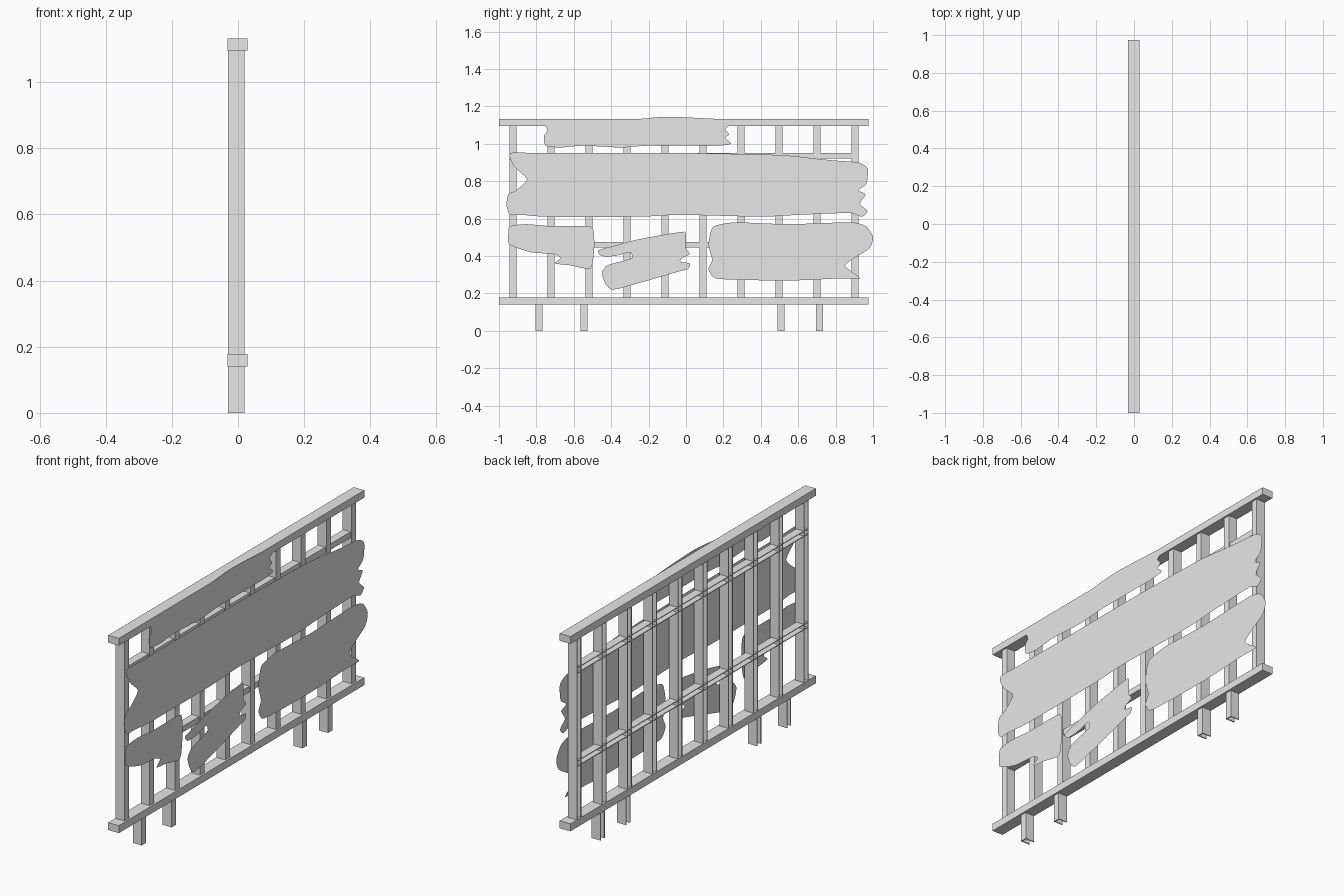
import bpy
import bmesh
from mathutils import Vector
from mathutils.interpolate import poly_3d_calc  # noqa: F401

if "Cube" in bpy.data.objects:
    bpy.data.objects.remove(bpy.data.objects["Cube"], do_unlink=True)

# One plain grey material for the whole fence
grey = bpy.data.materials.new("light_grey")
grey.use_nodes = True
colour = (0.8, 0.8, 0.8, 1)
grey.diffuse_color = colour
grey.node_tree.nodes["Principled BSDF"].inputs["Base Color"].default_value = colour


def finish(bm, name):
    mesh = bpy.data.meshes.new(name)
    bm.to_mesh(mesh)
    bm.free()
    mesh.materials.append(grey)
    part = bpy.data.objects.new(name, mesh)
    bpy.context.collection.objects.link(part)
    return part


def extrude_profile(name, corners, travel):
    """Push a closed flat outline along a straight vector."""
    bm = bmesh.new()
    face = bm.faces.new([bm.verts.new(c) for c in corners])
    result = bmesh.ops.extrude_face_region(bm, geom=[face], use_keep_orig=True)
    moved = [g for g in result["geom"] if isinstance(g, bmesh.types.BMVert)]
    bmesh.ops.translate(bm, verts=moved, vec=travel)
    bmesh.ops.recalc_face_normals(bm, faces=bm.faces)
    return finish(bm, name)


def channel(back, front, half, wall):
    """U-shaped section, open towards the back; gives (depth, side) pairs."""
    return [(back, -half), (front, -half), (front, half), (back, half),
            (back, half - wall), (front - wall, half - wall),
            (front - wall, wall - half), (back, wall - half)]


def upright(name, y, bottom, top):
    section = channel(-0.03, 0.02, 0.018, 0.005)
    corners = [(d, y + s, bottom) for d, s in section]
    return extrude_profile(name, corners, Vector((0, 0, top - bottom)))


# Top and bottom rails
for name, low, high in (("bottom_rail", 0.14, 0.178), ("top_rail", 1.095, 1.132)):
    corners = [(-0.031, -1, low), (0.029, -1, low), (0.029, -1, high), (-0.031, -1, high)]
    extrude_profile(name, corners, Vector((0, 1.975, 0)))

# Inner rails that run through the posts
for name, height in (("lower_inner_rail", 0.46), ("upper_inner_rail", 0.935)):
    section = channel(-0.028, 0.014, 0.015, 0.004)
    corners = [(d, -0.94, height + s) for d, s in section]
    extrude_profile(name, corners, Vector((0, 1.86, 0)))

# Upright posts and short legs
for i in range(10):
    upright("post", -0.925 + i * 0.2032, 0.178, 1.095)
for y in (-0.786, -0.545, 0.508, 0.714):
    upright("leg", y, 0, 0.14)


def smooth_loop(points, steps=4):
    """Closed curve passing through every point."""
    pts = [Vector(p) for p in points]
    count = len(pts)
    curve = []
    for i in range(count):
        a, b, c, d = (pts[(i + k - 1) % count] for k in range(4))
        tangent_b, tangent_c = (c - a) * 0.35, (d - b) * 0.35
        limit = (c - b).length
        for t in (tangent_b, tangent_c):
            if t.length > limit:
                t *= limit / t.length
        for s in range(steps):
            u = s / steps
            v = 1 - u
            curve.append(b * (v * v * (1 + 2 * u)) + c * (u * u * (1 + 2 * v))
                         + tangent_b * (u * v * v) - tangent_c * (u * u * v))
    return curve


def torn_sheet(name, outline):
    bm = bmesh.new()
    face = bm.faces.new([bm.verts.new((0.031, p.x, p.y)) for p in smooth_loop(outline)])
    face.normal_update()
    if face.normal.x < 0:
        face.normal_flip()
    bmesh.ops.triangulate(bm, faces=[face])
    return finish(bm, name)


# Torn sheets hung on the outer side, as (y, z) outlines
torn_sheet("top_sheet", [
    (-.75, 1.1), (-.74, 1.07), (-.76, 1.04), (-.75, .99), (-.67, .98), (-.55, .99),
    (-.35, .98), (-.2, .99), (.17, .99), (.24, 1), (.21, 1.03), (.23, 1.05),
    (.21, 1.08), (.25, 1.11), (.2, 1.13), (-.1, 1.144), (-.28, 1.13),
    (-.45, 1.12), (-.7, 1.11)])

torn_sheet("middle_sheet", [
    (-.94, .95), (-.92, .88), (-.85, .81), (-.91, .75), (-.95, .73), (-.96, .67),
    (-.94, .62), (-.88, .62), (-.75, .61), (-.25, .61), (-.03, .62), (.4, .61),
    (.6, .62), (.88, .63), (.94, .61), (.97, .64), (.93, .68), (.96, .73),
    (.92, .75), (.96, .78), (.97, .81), (.97, .87), (.92, .9), (.8, .91),
    (.7, .92), (.5, .94), (0, .95), (-.8, .95)])

torn_sheet("lower_left_sheet", [
    (-.94, .56), (-.95, .52), (-.95, .47), (-.92, .45), (-.83, .42), (-.71, .41),
    (-.67, .39), (-.7, .36), (-.62, .35), (-.52, .33), (-.5, .36), (-.49, .46),
    (-.5, .55), (-.57, .56), (-.73, .56), (-.85, .57)])

torn_sheet("slanted_sheet", [
    (-.47, .43), (-.4, .45), (-.25, .49), (-.01, .53), (0, .5), (0, .44),
    (.02, .41), (-.02, .39), (-.03, .37), (.02, .36), (.01, .33), (-.03, .32),
    (-.2, .27), (-.39, .22), (-.43, .25), (-.45, .31), (-.42, .35), (-.35, .37),
    (-.29, .39), (-.3, .42), (-.38, .4), (-.45, .4)])

torn_sheet("lower_right_sheet", [
    (.14, .55), (.19, .57), (.27, .58), (.55, .57), (.88, .58), (.96, .56),
    (1, .5), (.98, .44), (.9, .39), (.85, .35), (.88, .32), (.93, .28),
    (.82, .28), (.6, .27), (.4, .27), (.16, .28), (.12, .33), (.14, .38),
    (.12, .46)])
